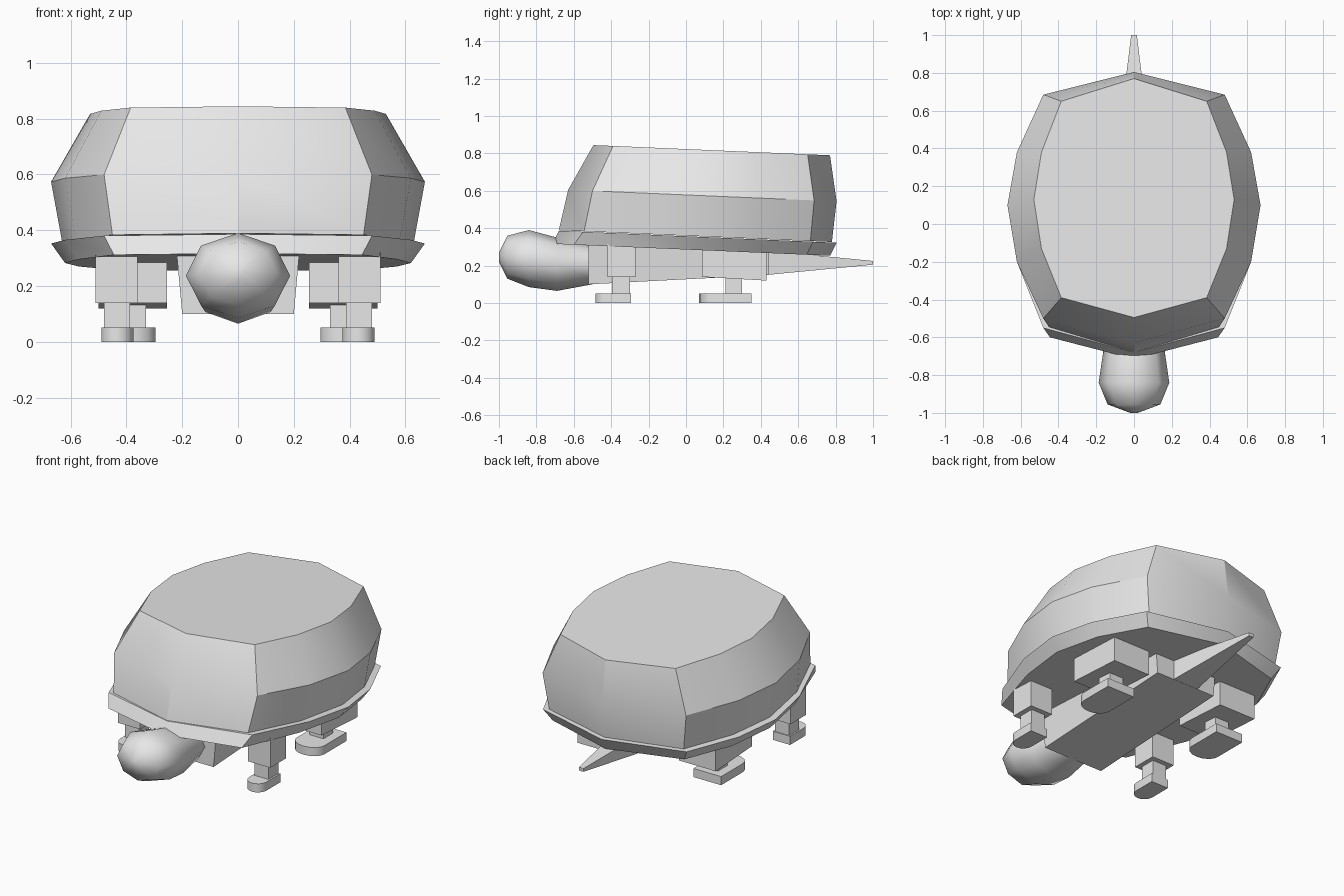
import bpy
import bmesh
import math

if "Cube" in bpy.data.objects:
    bpy.data.objects.remove(bpy.data.objects["Cube"])

grey = bpy.data.materials.new("light grey")
grey.diffuse_color = (0.8, 0.8, 0.8, 1)
grey.use_nodes = True
grey.node_tree.nodes["Principled BSDF"].inputs["Base Color"].default_value = grey.diffuse_color


def loft(name, rings, smooth=None):
    """Skin a stack of equal-length point rings and close both ends."""
    bm = bmesh.new()
    rows = [[bm.verts.new(p) for p in ring] for ring in rings]
    n = len(rows[0])
    for a, b in zip(rows, rows[1:]):
        for i in range(n):
            j = (i + 1) % n
            bm.faces.new((a[i], a[j], b[j], b[i]))
    bm.faces.new(rows[0][::-1])
    bm.faces.new(rows[-1])
    bmesh.ops.recalc_face_normals(bm, faces=bm.faces)
    mesh = bpy.data.meshes.new(name)
    bm.to_mesh(mesh)
    bm.free()
    obj = bpy.data.objects.new(name, mesh)
    bpy.context.collection.objects.link(obj)
    mesh.materials.append(grey)
    if smooth:
        bpy.ops.object.select_all(action='DESELECT')
        obj.select_set(True)
        bpy.context.view_layer.objects.active = obj
        bpy.ops.object.shade_smooth_by_angle(angle=math.radians(smooth))
    return obj


def outline(z, half):
    """Mirror a back-to-front half outline into a ring on the tilted shell plane."""
    pts = half + [(-x, y) for x, y in half[-2:0:-1]]
    return [(x, y, z - 0.043 * y) for x, y in pts]


def rect(y, w, z0, z1, w0=None):
    """Upright rectangle across x at depth y, with optional bottom half width."""
    b = w if w0 is None else w0
    return [(-b, y, z0), (b, y, z0), (w, y, z1), (-w, y, z1)]


# Domed shell with a flat top
loft("shell", [
    outline(0.36, [(0, .78), (.45, .665), (.58, .38), (.63, .1), (.58, -.23), (.45, -.545), (0, -.68)]),
    outline(0.578, [(0, .805), (.48, .685), (.62, .38), (.67, .1), (.62, -.2), (.48, -.5), (0, -.63)]),
    outline(0.823, [(0, .77), (.385, .65), (.49, .38), (.53, .13), (.49, -.13), (.385, -.39), (0, -.495)]),
], 30)

# Flared rim below the shell
loft("shell_rim", [
    outline(0.286, [(0, .77), (.44, .645), (.57, .37), (.62, .08), (.57, -.23), (.445, -.6), (0, -.715)]),
    outline(0.357, [(0, .805), (.48, .68), (.62, .38), (.67, .1), (.62, -.2), (.48, -.55), (0, -.68)]),
], 30)

# Belly slab and tapering tail
loft("belly", [rect(-.52, .22, .1, .32, .2), rect(.44, .21, .15, .28, .2)])
loft("tail", [rect(.43, .085, .15, .28), rect(1.0, .015, .205, .225)])

# Rounded head and neck, eight-sided rings along y: depth, half width, bottom, top
head_rings = []
for y, w, z0, z1 in [(-1.0, .02, .22, .27), (-.955, .14, .13, .36), (-.84, .187, .085, .39),
                     (-.69, .165, .065, .35), (-.5, .14, .1, .31)]:
    ring = []
    for i in range(8):
        a = math.tau * i / 8
        ring.append((w * math.sin(a), y, (z0 + z1) / 2 + (z1 - z0) / 2 * math.cos(a)))
    head_rings.append(ring)
loft("head", head_rings, 60)


def box(name, x0, x1, y0, y1, z0, z1, drop=0):
    """Box whose underside falls by drop towards the back."""
    loft(name, [[(x0, y, b), (x1, y, b), (x1, y, z1), (x0, y, z1)]
                for y, b in ((y0, z0), (y1, z0 - drop))])


def foot(name, x0, x1, y0, y1):
    """Flat foot with a rounded toe facing forward."""
    cx, r = (x0 + x1) / 2, (x1 - x0) / 2
    toe = min(r, 0.07)
    pts = [(x1, y1), (x0, y1)]
    for i in range(9):
        a = math.pi * i / 8
        pts.append((cx - r * math.cos(a), y0 + toe - toe * math.sin(a)))
    loft(name, [[(x, y, z) for x, y in pts] for z in (0, .052)], 30)


# Legs, mirrored left and right
for side, s in (("left", -1), ("right", 1)):
    def span(a, b):
        return sorted((s * a, s * b))
    box(f"front_thigh_{side}", *span(.36, .51), -.42, -.27, .14, .32)
    box(f"front_shin_{side}", *span(.387, .48), -.395, -.3, .045, .155)
    foot(f"front_foot_{side}", *span(.375, .49), -.485, -.295)
    box(f"rear_thigh_{side}", *span(.255, .50), .085, .43, .14, .29, .02)
    box(f"rear_shin_{side}", *span(.33, .425), .21, .30, .045, .145)
    foot(f"rear_foot_{side}", *span(.295, .48), .07, .35)
